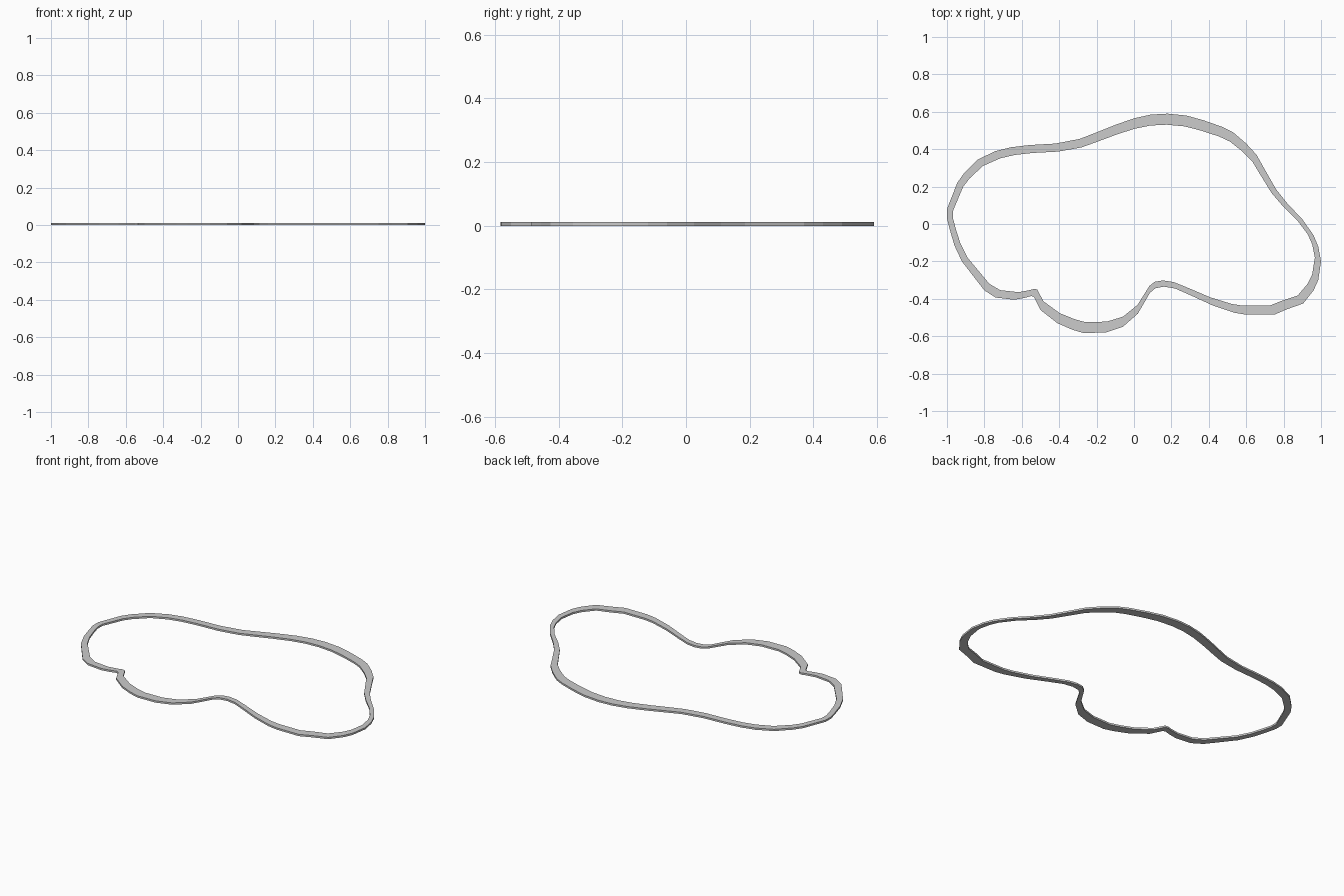
import bpy, bmesh

HEIGHT = 0.011
INNER_SCALE = (0.967, 0.9)   # inner edge is the outer outline shrunk about the centre

# Outer outline seen from above, clockwise from the left end
OUTLINE = [
    (-1.0, 0.08), (-0.945, 0.22), (-0.91, 0.27), (-0.835, 0.345), (-0.74, 0.39),
    (-0.66, 0.41), (-0.56, 0.422), (-0.42, 0.43), (-0.29, 0.455), (-0.2, 0.49),
    (-0.1, 0.53), (0.0, 0.565), (0.09, 0.585), (0.18, 0.59), (0.28, 0.58),
    (0.37, 0.555), (0.47, 0.52), (0.53, 0.49), (0.6, 0.43), (0.655, 0.37),
    (0.7, 0.29), (0.76, 0.185), (0.82, 0.11), (0.9, 0.025), (0.96, -0.06),
    (0.985, -0.12), (1.0, -0.2), (0.985, -0.3), (0.96, -0.355), (0.905, -0.425),
    (0.82, -0.455), (0.75, -0.485), (0.6, -0.485), (0.54, -0.475), (0.42, -0.435),
    (0.3, -0.38), (0.22, -0.345), (0.16, -0.335), (0.115, -0.343), (0.085, -0.368),
    (0.055, -0.42), (0.02, -0.48), (-0.06, -0.55), (-0.15, -0.58), (-0.27, -0.583),
    (-0.33, -0.565), (-0.41, -0.53), (-0.5, -0.46), (-0.535, -0.39), (-0.55, -0.385),
    (-0.585, -0.395), (-0.64, -0.405), (-0.74, -0.393), (-0.8, -0.355), (-0.835, -0.31),
    (-0.92, -0.2), (-0.96, -0.115), (-0.985, -0.03), (-1.0, 0.03),
]


def ring(bm, scale, z):
    return [bm.verts.new((x * scale[0], y * scale[1], z)) for x, y in OUTLINE]


# Flat closed band: four loops joined into a square-edged frame
bm = bmesh.new()
loops = [ring(bm, (1, 1), 0), ring(bm, (1, 1), HEIGHT),
         ring(bm, INNER_SCALE, HEIGHT), ring(bm, INNER_SCALE, 0)]
n = len(OUTLINE)
for k in range(4):
    a, b = loops[k], loops[(k + 1) % 4]
    for i in range(n):
        j = (i + 1) % n
        bm.faces.new((a[i], a[j], b[j], b[i]))
bmesh.ops.recalc_face_normals(bm, faces=bm.faces)

mesh = bpy.data.meshes.new("outline_band")
bm.to_mesh(mesh)
bm.free()
band = bpy.data.objects.new("outline_band", mesh)
bpy.context.collection.objects.link(band)
